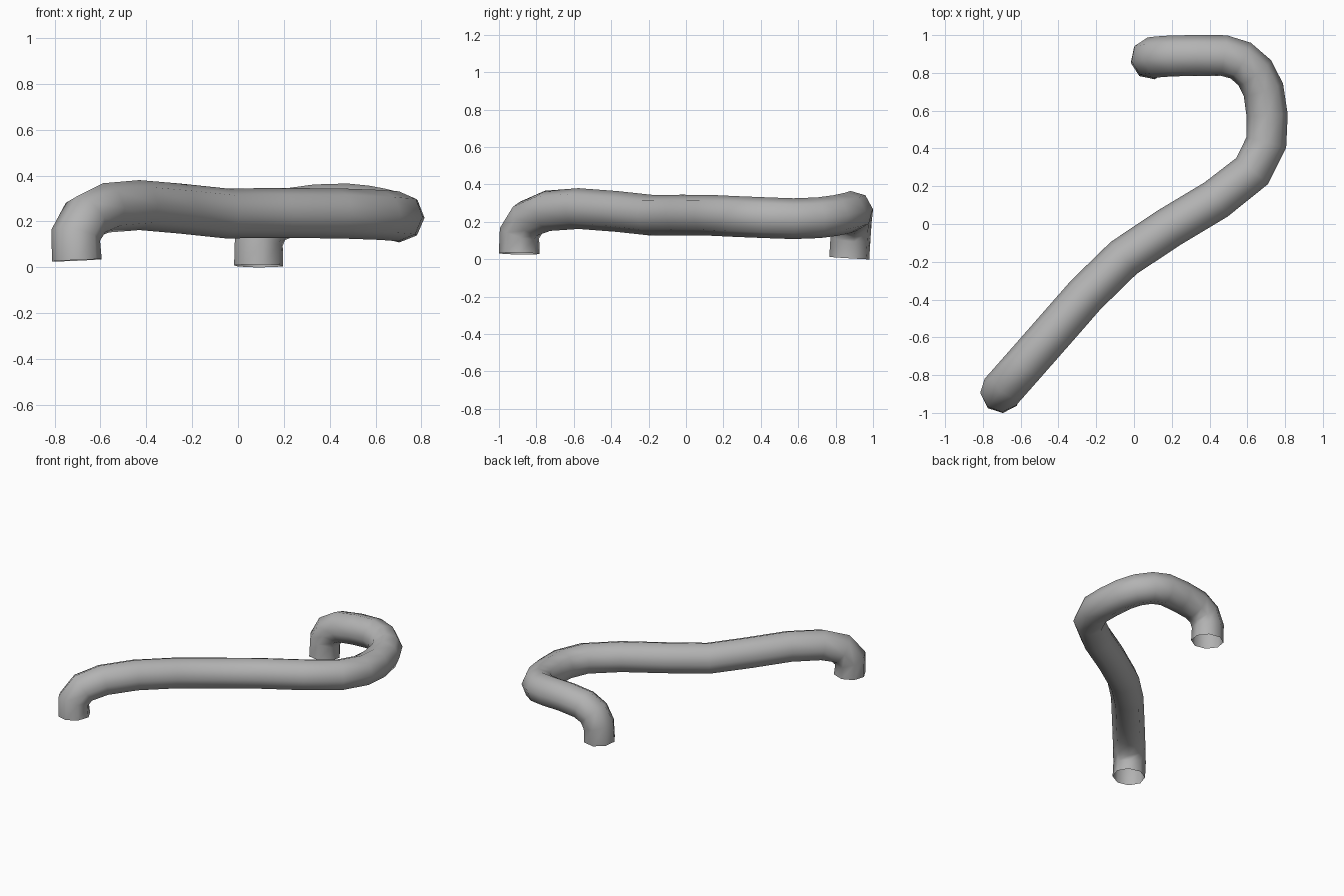
import bpy, bmesh, math
from mathutils import Vector

if "Cube" in bpy.data.objects:
    bpy.data.objects.remove(bpy.data.objects["Cube"])

RADIUS, SIDES = 0.109, 8

# Centre line: front foot, rising bend, diagonal bar, hook, rear foot
PATH = [Vector(p) for p in [
    (-0.703, -0.892, 0.03), (-0.708, -0.89, 0.14), (-0.665, -0.842, 0.217),
    (-0.575, -0.74, 0.259), (-0.43, -0.575, 0.271),
    (-0.255, -0.375, 0.256), (-0.055, -0.18, 0.235), (0.185, -0.02, 0.236),
    (0.435, 0.13, 0.235), (0.625, 0.28, 0.228), (0.70, 0.43, 0.222),
    (0.705, 0.575, 0.217), (0.685, 0.71, 0.222), (0.64, 0.80, 0.234),
    (0.565, 0.865, 0.248), (0.475, 0.892, 0.257), (0.34, 0.892, 0.253),
    (0.205, 0.89, 0.236), (0.128, 0.885, 0.193), (0.091, 0.88, 0.12),
    (0.09, 0.873, 0.006)]]


def sweep_tube(name, path, radius, sides):
    """Open-ended tube with a twist-free frame along the path."""
    bm = bmesh.new()
    rings = []
    last = len(path) - 1
    tangent = (path[1] - path[0]).normalized()
    side = tangent.cross(Vector((0.65, 0.76, 0))).normalized()
    for i, p in enumerate(path):
        a = (p - path[i - 1]).normalized() if i > 0 else None
        b = (path[i + 1] - p).normalized() if i < last else None
        new = ((a or b) + (b or a)).normalized()
        side = tangent.rotation_difference(new) @ side
        tangent = new
        side = (side - tangent * side.dot(tangent)).normalized()
        up = tangent.cross(side)
        rings.append([bm.verts.new(p + radius * (
            side * math.cos(math.tau * k / sides) +
            up * math.sin(math.tau * k / sides))) for k in range(sides)])
    for r, s in zip(rings, rings[1:]):
        for k in range(sides):
            n = (k + 1) % sides
            bm.faces.new((r[k], r[n], s[n], s[k])).smooth = True
    mesh = bpy.data.meshes.new(name)
    bm.to_mesh(mesh)
    bm.free()
    obj = bpy.data.objects.new(name, mesh)
    bpy.context.collection.objects.link(obj)
    return obj


# Bent pipe in darker grey
pipe = sweep_tube("bent_pipe", PATH, RADIUS, SIDES)
grey = bpy.data.materials.new("dark_grey")
grey.diffuse_color = (0.45, 0.45, 0.45, 1)
grey.use_nodes = True
grey.node_tree.nodes["Principled BSDF"].inputs["Base Color"].default_value = grey.diffuse_color
pipe.data.materials.append(grey)
